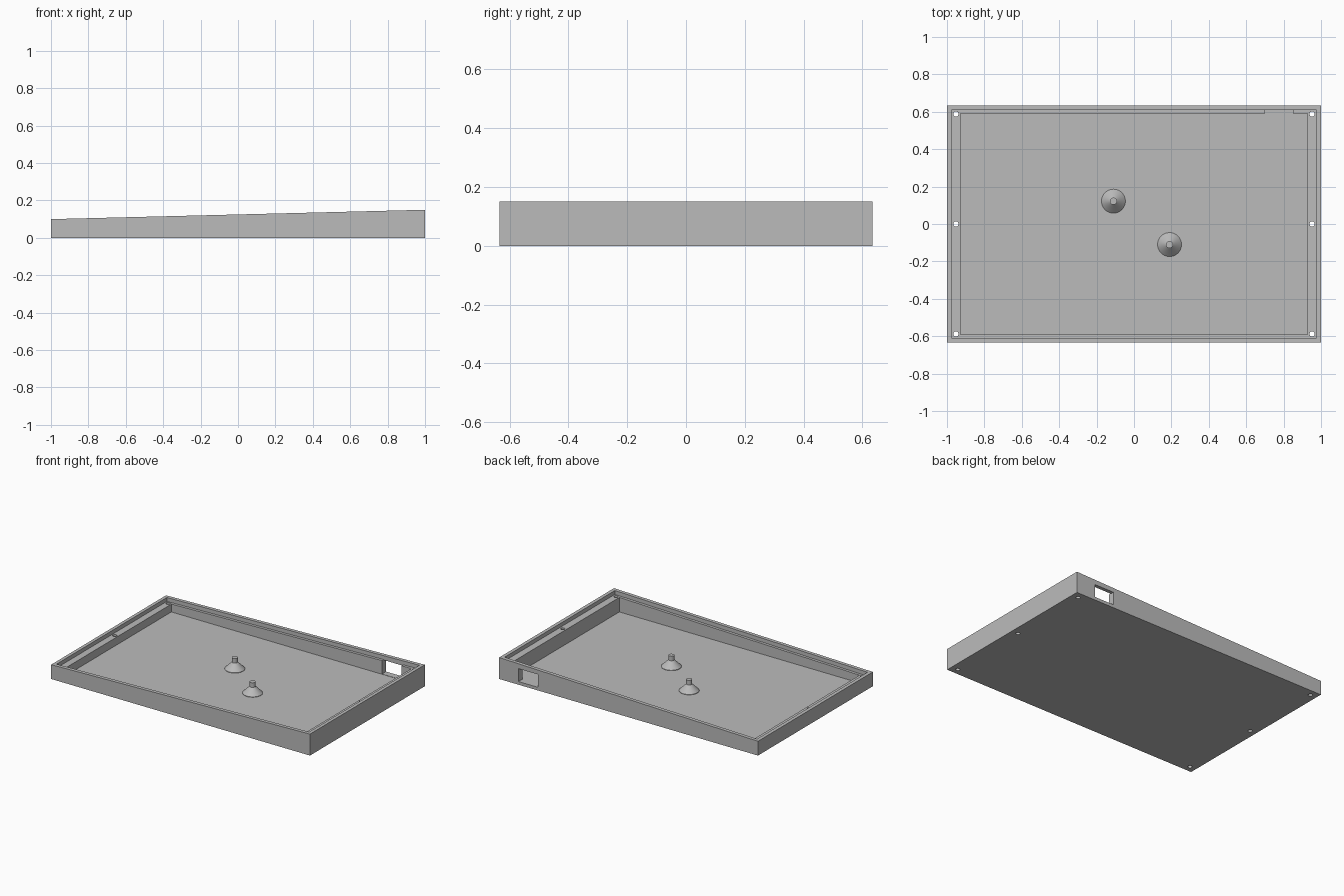
import bpy, bmesh, math

cube = bpy.data.objects.get("Cube")
if cube:
    bpy.data.objects.remove(cube)

grey = bpy.data.materials.new("plain grey")
grey.use_nodes = True
colour = (0.5, 0.5, 0.5, 1)
grey.diffuse_color = colour
grey.node_tree.nodes["Principled BSDF"].inputs["Base Color"].default_value = colour

FLOOR = 0.02
HALF_Y = 0.634


def add_object(name, bm):
    bmesh.ops.recalc_face_normals(bm, faces=bm.faces)
    mesh = bpy.data.meshes.new(name)
    bm.to_mesh(mesh)
    bm.free()
    mesh.materials.append(grey)
    obj = bpy.data.objects.new(name, mesh)
    bpy.context.collection.objects.link(obj)
    return obj


def slope(x, drop):
    """Height of the tilted rim at x, lowered by drop."""
    return 0.125 + 0.025 * x - drop


# Tray: nested rectangles from underside, over the rim, down the ledge to the floor
# half width, half depth, drop below the rim (None = flat), flat height
rings = [(1, HALF_Y, None, 0), (1, HALF_Y, 0, 0),
         (0.976, 0.609, 0, 0), (0.976, 0.609, 0.027, 0),
         (0.928, 0.59, 0.027, 0), (0.928, 0.59, None, FLOOR)]
bm = bmesh.new()
loops = []
for hx, hy, drop, flat in rings:
    corners = [(-hx, -hy), (hx, -hy), (hx, hy), (-hx, hy)]
    loops.append([bm.verts.new((x, y, flat if drop is None else slope(x, drop)))
                  for x, y in corners])
for a, b in zip(loops, loops[1:]):
    for i in range(4):
        j = (i + 1) % 4
        bm.faces.new((a[i], a[j], b[j], b[i]))
bm.faces.new(loops[0])
bm.faces.new(loops[-1])
tray = add_object("tray", bm)


def cut(bm, name):
    cutter = add_object(name, bm)
    cutter.hide_render = True
    mod = tray.modifiers.new(name, 'BOOLEAN')
    mod.object = cutter
    mod.solver = 'EXACT'
    bpy.context.view_layer.objects.active = tray
    bpy.ops.object.modifier_apply(modifier=name)
    bpy.data.objects.remove(cutter)


def box(x0, x1, y0, y1, z0, z1):
    bm = bmesh.new()
    bmesh.ops.create_cube(bm, size=1)
    bmesh.ops.scale(bm, vec=(x1 - x0, y1 - y0, z1 - z0), verts=bm.verts)
    bmesh.ops.translate(bm, vec=((x0 + x1) / 2, (y0 + y1) / 2, (z0 + z1) / 2), verts=bm.verts)
    return bm


# Port opening in the back wall, with the ledge cleared in front of it
cut(box(0.70, 0.85, 0.55, 0.70, FLOOR + 0.002, 0.112), "port_cutter")
cut(box(0.70, 0.85, 0.55, 0.609, FLOOR + 0.002, 0.2), "ledge_cutter")

# Screw holes through the side ledges
bm = bmesh.new()
for x in (-0.952, 0.952):
    for y in (-0.588, 0, 0.588):
        made = bmesh.ops.create_cone(bm, cap_ends=True, segments=24,
                                     radius1=0.014, radius2=0.014, depth=0.6)
        bmesh.ops.translate(bm, vec=(x, y, 0), verts=made["verts"])
cut(bm, "screw_hole_cutter")

# Locating posts: flared foot with a small pin
profile = [(0.064, FLOOR), (0.064, FLOOR + 0.003), (0.019, 0.068), (0.019, 0.1)]
SIDES = 48
for name, px, py in (("left_post", 0.19, -0.11), ("right_post", -0.11, 0.122)):
    bm = bmesh.new()
    loops = [[bm.verts.new((px + r * math.cos(math.tau * k / SIDES),
                            py + r * math.sin(math.tau * k / SIDES), z))
              for k in range(SIDES)] for r, z in profile]
    for a, b in zip(loops, loops[1:]):
        for i in range(SIDES):
            j = (i + 1) % SIDES
            bm.faces.new((a[i], a[j], b[j], b[i]))
    bm.faces.new(loops[0])
    bm.faces.new(loops[-1])
    post = add_object(name, bm)
    bpy.ops.object.select_all(action='DESELECT')
    post.select_set(True)
    bpy.context.view_layer.objects.active = post
    bpy.ops.object.shade_smooth_by_angle(angle=math.radians(30))
